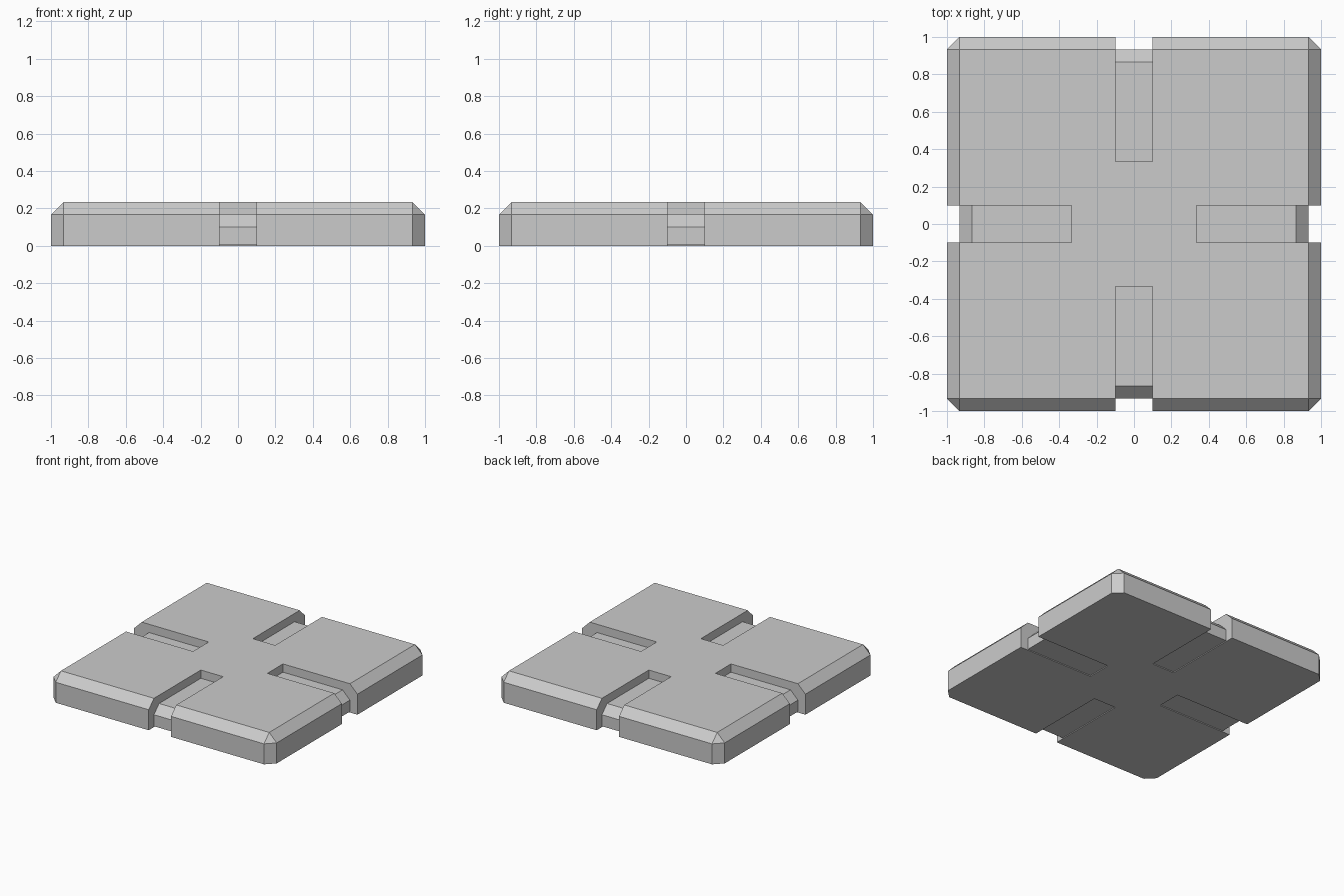
import bpy, bmesh
from math import pi
from mathutils import Matrix, Vector

if "Cube" in bpy.data.objects:
    bpy.data.objects.remove(bpy.data.objects["Cube"])

HEIGHT = 0.233     # slab thickness
CHAMFER = 0.067    # chamfer and channel depth
SLOT = 0.1         # half width of a channel


def new_object(name, bm):
    bmesh.ops.recalc_face_normals(bm, faces=bm.faces)
    mesh = bpy.data.meshes.new(name)
    bm.to_mesh(mesh)
    bm.free()
    obj = bpy.data.objects.new(name, mesh)
    bpy.context.collection.objects.link(obj)
    return obj


# Square slab, chamfered everywhere except around the underside
bm = bmesh.new()
bmesh.ops.create_cube(bm, size=1, matrix=Matrix.Translation((0, 0, HEIGHT / 2))
                      @ Matrix.Diagonal((2, 2, HEIGHT, 1)))
edges = [e for e in bm.edges if any(v.co.z > 0.1 for v in e.verts)]
bmesh.ops.bevel(bm, geom=edges, offset=CHAMFER, offset_type='OFFSET',
                segments=1, profile=0.5, affect='EDGES')
slab = new_object("slab", bm)

# Channel profile (distance from centre, z) wrapping over the rim
top, lip, foot, inner = HEIGHT - CHAMFER, 0.1, 0.007, 0.333
profile = [(inner, 0.4), (inner, top), (0.867, top), (0.933, lip),
           (0.933, foot), (inner, foot), (inner, -0.2), (1.2, -0.2), (1.2, 0.4)]
bm = bmesh.new()
for i in range(4):
    turn = Matrix.Rotation(i * pi / 2, 4, 'Z')
    face = bm.faces.new([bm.verts.new(turn @ Vector((-SLOT, y, z))) for y, z in profile])
    ext = bmesh.ops.extrude_face_region(bm, geom=[face], use_keep_orig=True)
    verts = [g for g in ext["geom"] if isinstance(g, bmesh.types.BMVert)]
    bmesh.ops.translate(bm, verts=verts, vec=turn @ Vector((2 * SLOT, 0, 0)))
cutter = new_object("channel_cutter", bm)
cutter.hide_render = True

# Cut the four channels
mod = slab.modifiers.new("channels", 'BOOLEAN')
mod.operation = 'DIFFERENCE'
mod.solver = 'EXACT'
mod.object = cutter
bpy.context.view_layer.objects.active = slab
slab.select_set(True)
bpy.ops.object.modifier_apply(modifier=mod.name)
bpy.data.objects.remove(cutter)
